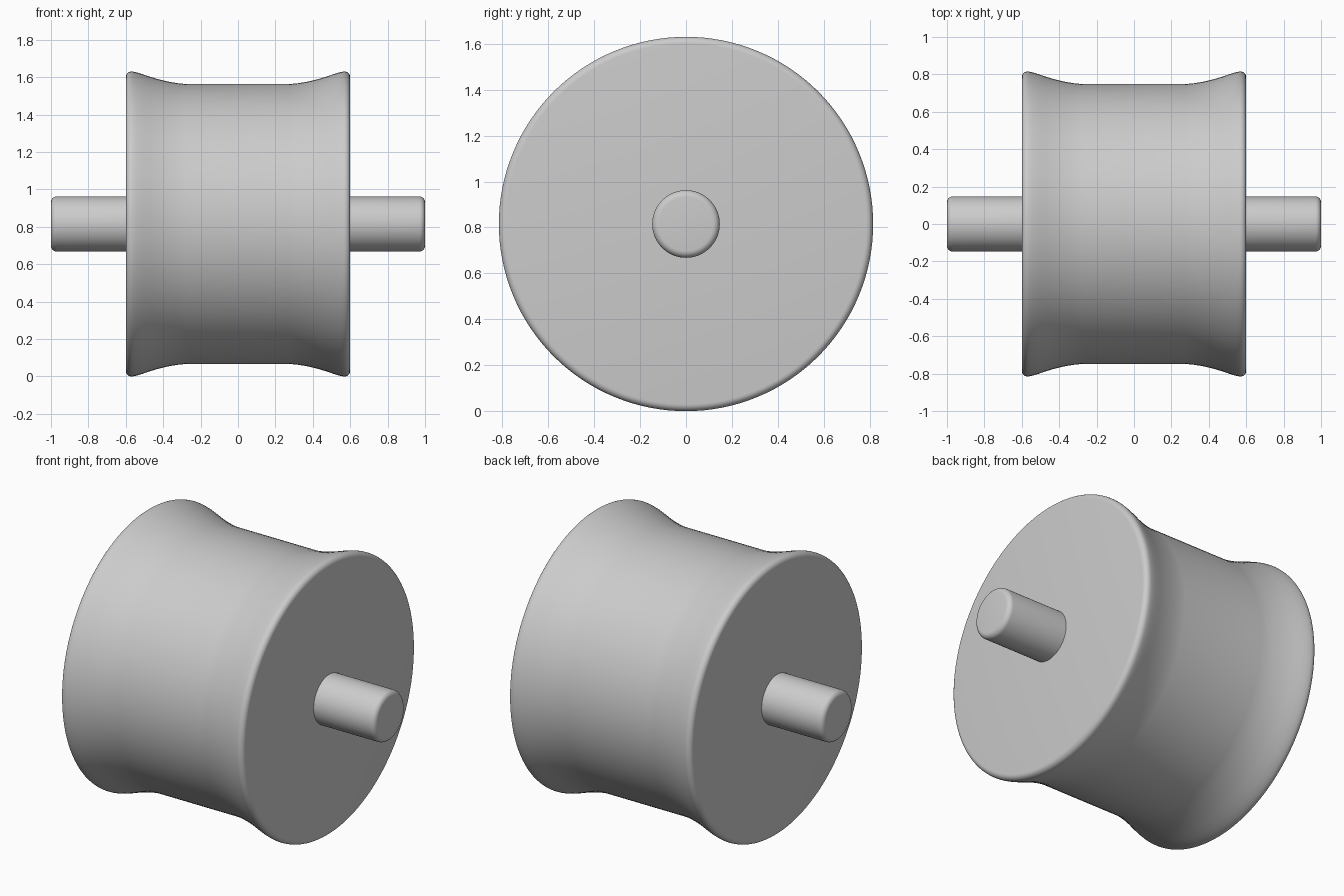
import bpy, bmesh, math

if "Cube" in bpy.data.objects:
    bpy.data.objects.remove(bpy.data.objects["Cube"])

CENTRE_Z = 0.815
SEGMENTS = 128


def fillet(x, r, size, steps=6):
    """Quarter-round corner from the side wall (radius r) to the end face at x."""
    return [(x - size + size * math.sin(a), r - size + size * math.cos(a))
            for a in (i / steps * math.pi / 2 for i in range(steps + 1))]


def lathe_x(name, half):
    """Revolve a right-half (x, radius) profile, mirrored in x, about the x axis."""
    profile = [(-x, r) for x, r in reversed(half)] + half
    bm = bmesh.new()
    rings = []
    for x, r in profile:
        rings.append([bm.verts.new((x, r * math.cos(t), r * math.sin(t)))
                      for t in (2 * math.pi * i / SEGMENTS for i in range(SEGMENTS))])
    for a, b in zip(rings, rings[1:]):
        for i in range(SEGMENTS):
            j = (i + 1) % SEGMENTS
            bm.faces.new((a[i], a[j], b[j], b[i]))
    bm.faces.new(rings[0])
    bm.faces.new(rings[-1])
    bmesh.ops.recalc_face_normals(bm, faces=bm.faces)
    mesh = bpy.data.meshes.new(name)
    bm.to_mesh(mesh)
    bm.free()
    obj = bpy.data.objects.new(name, mesh)
    obj.location.z = CENTRE_Z
    bpy.context.collection.objects.link(obj)
    bpy.context.view_layer.objects.active = obj
    obj.select_set(True)
    bpy.ops.object.shade_smooth_by_angle(angle=math.radians(35))
    obj.select_set(False)
    return obj


# Roller drum: flat middle, flared rims with rounded edges
flare = [(0.27, 0.748), (0.31, 0.751), (0.35, 0.757), (0.39, 0.765),
         (0.43, 0.775), (0.47, 0.787), (0.51, 0.801), (0.54, 0.810), (0.56, 0.8145)]
lathe_x("roller_drum", flare + fillet(0.6, 0.815, 0.03))

# Axle running through the drum, with rounded ends
lathe_x("axle", fillet(1.0, 0.147, 0.03))
